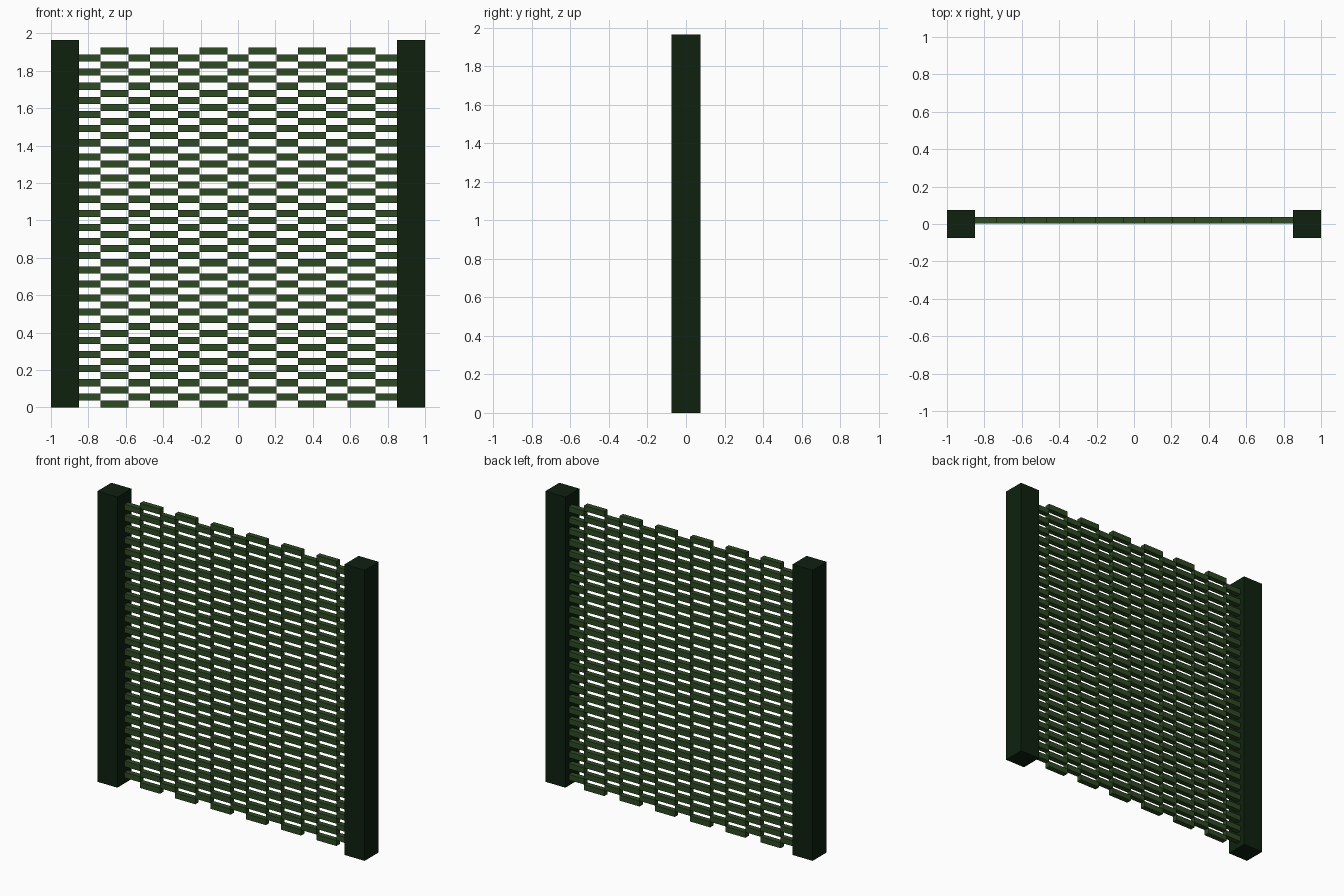
import bpy, bmesh
from mathutils import Matrix, Vector

if "Cube" in bpy.data.objects:
    bpy.data.objects.remove(bpy.data.objects["Cube"])


def material(name, rgb):
    m = bpy.data.materials.new(name)
    m.diffuse_color = (*rgb, 1.0)
    m.use_nodes = True
    m.node_tree.nodes["Principled BSDF"].inputs["Base Color"].default_value = m.diffuse_color
    return m


def add_box(bm, lo, hi):
    lo, hi = Vector(lo), Vector(hi)
    bmesh.ops.create_cube(bm, size=1.0, matrix=Matrix.Translation((lo + hi) / 2)
                          @ Matrix.Diagonal((*(hi - lo), 1.0)))


def box_object(name, boxes, mat):
    bm = bmesh.new()
    for lo, hi in boxes:
        add_box(bm, lo, hi)
    mesh = bpy.data.meshes.new(name)
    bm.to_mesh(mesh)
    bm.free()
    mesh.materials.append(mat)
    obj = bpy.data.objects.new(name, mesh)
    bpy.context.collection.objects.link(obj)
    return obj


post_green = material("dark post green", (0.0044, 0.0152, 0.0048))
slat_green = material("slat green", (0.027, 0.067, 0.017))

# Square end posts
for side, x in (("left", -1.0), ("right", 0.85)):
    box_object(side + "_post", [((x, -0.075, 0), (x + 0.15, 0.075, 1.965))], post_green)

# Woven panel: wide and narrow columns of slats, staggered by half a period
SLAT = 1.925 / 51        # slat height, equal to the gap between slats
PITCH = 0.264            # spacing of the wide columns
WIDE = 0.15
Y0, Y1 = 0.002, 0.038


def column(x0, x1, first_row):
    return [((x0, Y0, r * SLAT), (x1, Y1, (r + 1) * SLAT)) for r in range(first_row, 51, 2)]


centres = [(i - 2.5) * PITCH for i in range(6)]
wide, narrow = [], []
edges = [-0.855]
for c in centres:
    wide += column(c - WIDE / 2, c + WIDE / 2, 0)
    edges += [c - WIDE / 2, c + WIDE / 2]
edges.append(0.855)
for x0, x1 in zip(edges[::2], edges[1::2]):
    narrow += column(x0, x1, 1)

box_object("wide_slats", wide, slat_green)
box_object("narrow_slats", narrow, slat_green)
